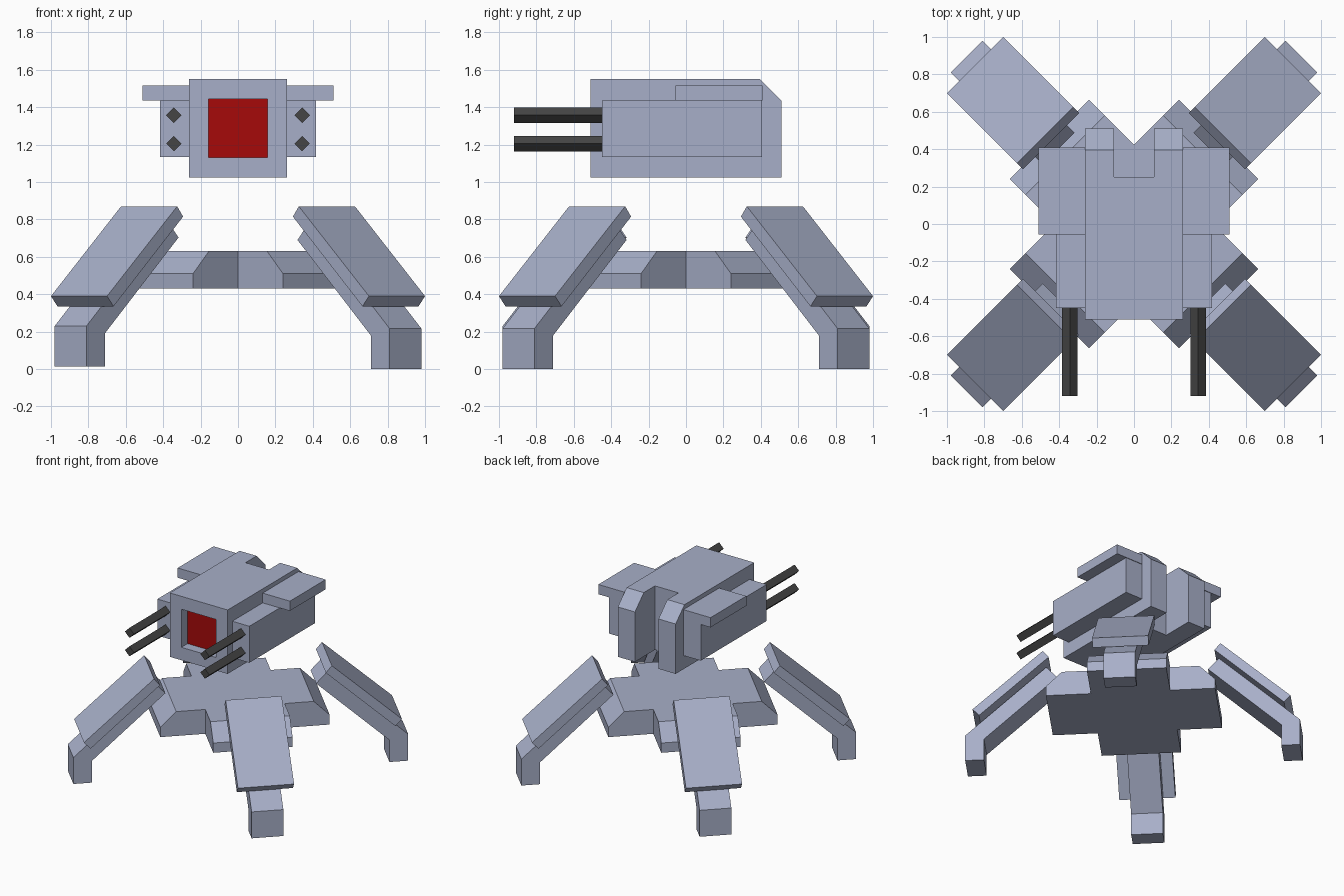
import bpy, bmesh, math
from mathutils import Matrix, Vector

if "Cube" in bpy.data.objects:
    bpy.data.objects.remove(bpy.data.objects["Cube"])


def material(name, rgb):
    mat = bpy.data.materials.new(name)
    mat.use_nodes = True
    mat.diffuse_color = (*rgb, 1)
    mat.node_tree.nodes["Principled BSDF"].inputs["Base Color"].default_value = (*rgb, 1)
    return mat


ARMOUR = material("blue grey armour", (0.39, 0.43, 0.58))
GUN = material("dark gunmetal", (0.06, 0.06, 0.06))
RED = material("red lens", (0.38, 0.003, 0.003))


def finish(name, bm, *mats):
    bmesh.ops.recalc_face_normals(bm, faces=bm.faces[:])
    mesh = bpy.data.meshes.new(name)
    bm.to_mesh(mesh)
    bm.free()
    for mat in mats:
        mesh.materials.append(mat)
    obj = bpy.data.objects.new(name, mesh)
    bpy.context.collection.objects.link(obj)
    return obj


def loft(rings):
    """Closed solid through rings of equal point count."""
    bm = bmesh.new()
    loops = [[bm.verts.new(p) for p in ring] for ring in rings]
    bm.faces.new(loops[0])
    bm.faces.new(loops[-1])
    for a, b in zip(loops, loops[1:]):
        for i in range(len(a)):
            j = (i + 1) % len(a)
            bm.faces.new((a[i], a[j], b[j], b[i]))
    return bm


def box(name, x, y, z, mat):
    rings = [[(x[0], y[0], h), (x[1], y[0], h), (x[1], y[1], h), (x[0], y[1], h)] for h in z]
    return finish(name, loft(rings), mat)


def leg_part(name, profile, half_width, angle, lift=0):
    """Extrude a radial profile (distance, height) and turn it to its corner."""
    rings = [[(u, side * half_width, z) for u, z in profile] for side in (-1, 1)]
    bm = loft(rings)
    bm.transform(Matrix.Translation((0, 0, lift)) @ Matrix.Rotation(angle, 4, "Z"))
    return finish(name, bm, ARMOUR)


# Cross-shaped chassis with chamfered arm ends
def cross(reach, z, w=0.30):
    ring = []
    for k in range(4):
        turn = Matrix.Rotation(math.radians(45 + 90 * k), 3, "Z")
        ring += [turn @ Vector(p) for p in ((reach, -w, z), (reach, w, z), (w, w, z))]
    return ring


finish("chassis", loft([cross(0.64, 0.43), cross(0.64, 0.51), cross(0.52, 0.63)]), ARMOUR)

# Four bent legs, each with a sloping armour plate
strut = [(1.124, 0), (1.266, 0), (1.266, 0.217), (0.653, 0.78), (0.57, 0.69), (1.124, 0.18)]
plate = [(1.202, 0.39), (0.672, 0.87), (0.627, 0.815), (1.153, 0.335)]
corners = {"back_left": 45, "back_right": 135, "front_right": 225, "front_left": 315}
for corner, degrees in corners.items():
    angle = math.radians(degrees)
    leg_part(corner + "_leg", strut, 0.12, angle, 0.013 if "right" in corner else 0)
    leg_part(corner + "_leg_plate", plate, 0.212, angle)

# Head: notched plan pulled upward, rear top edge sliced off
half, notch = 0.263, 0.107
plan = [(-half, -0.51), (half, -0.51), (half, 0.51), (notch, 0.51),
        (notch, 0.25), (-notch, 0.25), (-notch, 0.51), (-half, 0.51)]
bm = loft([[(x, y, z) for x, y in plan] for z in (1.025, 1.55)])
bmesh.ops.recalc_face_normals(bm, faces=bm.faces[:])
bmesh.ops.bisect_plane(bm, geom=bm.verts[:] + bm.edges[:] + bm.faces[:],
                       plane_co=(0, 0.395, 1.55), plane_no=(0, 1, 1), clear_outer=True)
bmesh.ops.holes_fill(bm, edges=[e for e in bm.edges if e.is_boundary], sides=0)
bmesh.ops.recalc_face_normals(bm, faces=bm.faces[:])

# Recessed lens in the front of the head
lens = min(bm.faces, key=lambda f: f.calc_center_median().y)
bmesh.ops.inset_region(bm, faces=[lens], thickness=0.106, use_even_offset=True)
bmesh.ops.inset_region(bm, faces=[lens], thickness=0, depth=0)
bmesh.ops.translate(bm, verts=lens.verts[:], vec=(0, 0.08, 0))
lens.material_index = 1
finish("head", bm, ARMOUR, RED)

# Side pods, shoulder wings and paired guns
for side, label in ((1, "left"), (-1, "right")):
    box(label + "_pod", (side * half, side * 0.418), (-0.45, 0.405), (1.135, 1.435), ARMOUR)
    box(label + "_wing", (side * half, side * 0.51), (-0.055, 0.41), (1.435, 1.515), ARMOUR)
    for level, z in (("upper", 1.357), ("lower", 1.205)):
        x, r = side * 0.343, 0.041
        rings = [[(x - r, y, z), (x, y, z - r), (x + r, y, z), (x, y, z + r)]
                 for y in (-0.92, -0.44)]
        finish(f"{label}_{level}_gun", loft(rings), GUN)
